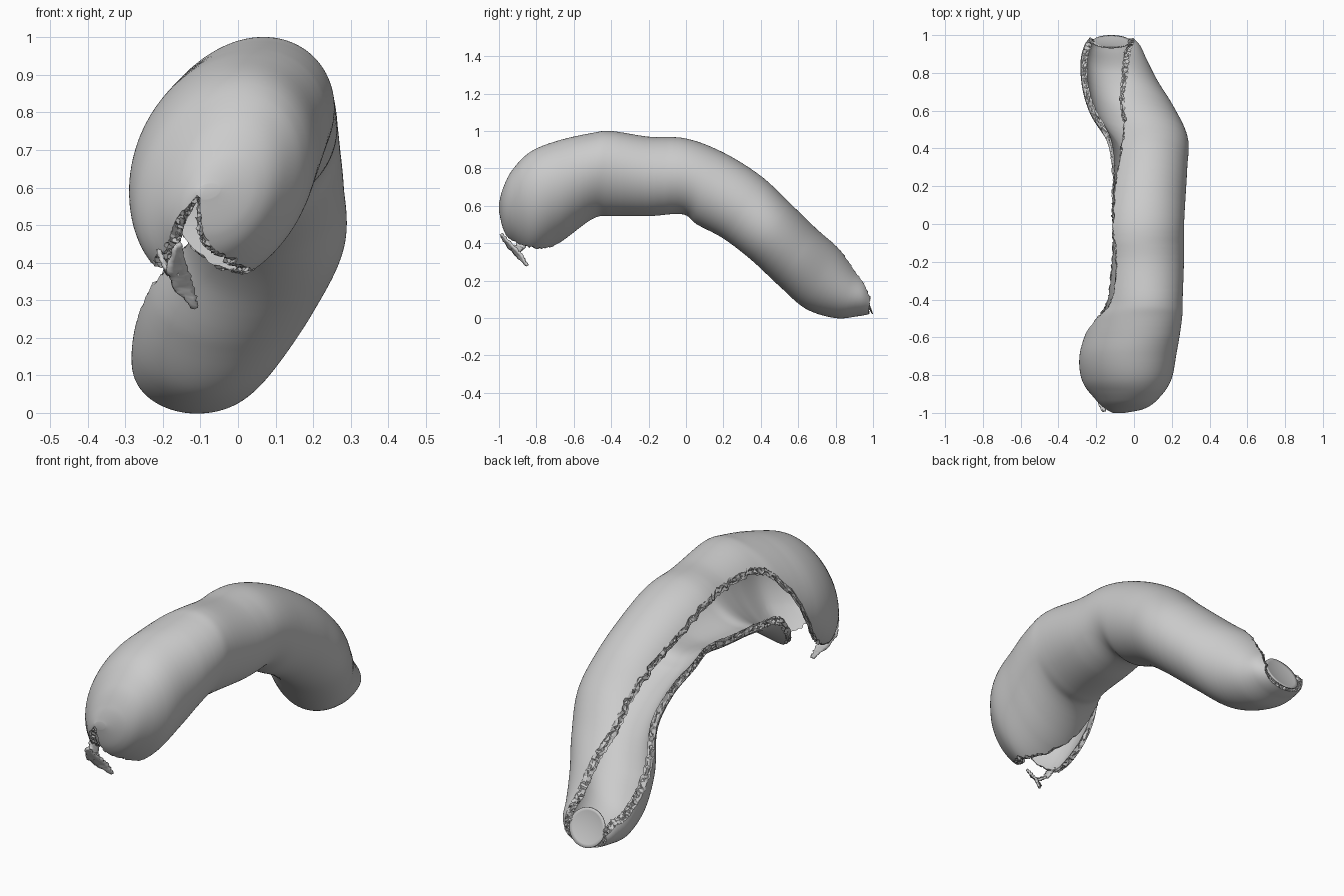
import bpy, math, random
from mathutils import Vector, noise

if "Cube" in bpy.data.objects:
    bpy.data.objects.remove(bpy.data.objects["Cube"])

random.seed(4)
RINGS_PER_KEY, COLS, WALL, LAYERS = 14, 96, 0.03, 5
BEVEL, BEVEL_COLS = 0.028, 10

# Cross-sections, front to back:
# top y, top z, bottom y, bottom z, centre x, half width, opening start, opening end (degrees)
KEYS = [
    (-1.0, .61, -1.0, .57, -.08, .03, 212, 245),
    (-.98, .69, -.975, .47, -.05, .10, 205, 264),
    (-.93, .79, -.925, .40, -.04, .16, 224, 292),
    (-.83, .89, -.82, .335, -.04, .23, 229, 302),
    (-.68, .95, -.68, .40, -.03, .25, 222, 274),
    (-.50, .99, -.50, .53, .015, .235, 162, 226),
    (-.40, 1.0, -.40, .545, .035, .22, 141, 228),
    (-.20, .97, -.20, .545, .047, .217, 132, 225),
    (0, .96, -.02, .555, .05, .215, 137, 222),
    (.20, .885, .06, .50, .06, .212, 139, 214),
    (.40, .76, .20, .425, .075, .207, 134, 205),
    (.55, .62, .35, .31, .07, .215, 122, 190),
    (.70, .475, .50, .17, -.01, .225, 101, 178),
    (.82, .37, .64, .05, -.07, .205, 79, 172),
    (.91, .265, .80, .0, -.105, .178, 62, 166),
    (.96, .21, .92, .01, -.115, .15, 42, 162),
    (.99, .16, .975, .02, -.12, .118, 15, 170),
]


def spline(t):
    """Catmull-Rom blend of the cross-section table."""
    i = min(int(t), len(KEYS) - 2)
    f = t - i
    a, b, c, d = (KEYS[max(0, min(len(KEYS) - 1, k))] for k in (i - 1, i, i + 1, i + 2))
    return [q + .5 * f * (r - p + f * (2 * p - 5 * q + 4 * r - s + f * (3 * (q - r) + s - p)))
            for p, q, r, s in zip(a, b, c, d)]


def make_object(name, verts, faces, smooth):
    me = bpy.data.meshes.new(name)
    me.from_pydata(verts, [], faces)
    me.polygons.foreach_set("use_smooth", smooth)
    me.update()
    ob = bpy.data.objects.new(name, me)
    bpy.context.collection.objects.link(ob)
    return ob


def jitter(amount):
    return Vector([random.uniform(-amount, amount) for _ in range(3)])


# Outer skin: each ring runs from one lip of the opening round to the other
n = (len(KEYS) - 1) * RINGS_PER_KEY
verts, faces = [], []
W = COLS + 1
for i in range(n + 1):
    ty, tz, by, bz, cx, rx, a0, a1 = spline(i / RINGS_PER_KEY)
    a0 += 3 * noise.noise((i * .35, 0, 0)) + random.uniform(-1, 1)
    a1 += 3 * noise.noise((i * .35, 9, 0)) + random.uniform(-1, 1)
    mid = Vector((cx, (ty + by) / 2, (tz + bz) / 2))
    lean = .055 * max(0, min(1, -2 * mid.y - .2)) * min(1, rx / .2)   # front end leans over
    up = Vector((lean, (ty - by) / 2, (tz - bz) / 2))
    for j in range(W):
        a = math.radians(a1 + (a0 + 360 - a1) * j / COLS)
        verts.append(mid + Vector((rx * math.cos(a), 0, 0)) + up * math.sin(a))
for i in range(n):
    for j in range(COLS):
        k = i * W + j
        faces.append((k, k + W, k + W + 1, k + 1))
faces.append(tuple(range(W)))

# Inner skin: moved inward along the normals, pushed past the lips so the break is bevelled
tmp = bpy.data.meshes.new("tmp")
tmp.from_pydata(verts, [], faces)
inner = [v.co - v.normal * WALL for v in tmp.vertices]
bpy.data.meshes.remove(tmp)
for i in range(n + 1):
    row = i * W
    fade = min(1, i / 20)
    for edge, step in ((row, 1), (row + COLS, -1)):
        out = (verts[edge] - verts[edge + step * 6]).normalized() * BEVEL * fade
        for m in range(BEVEL_COLS):
            inner[edge + step * m] += out * (1 - m / BEVEL_COLS)
count = len(verts)
verts += inner
faces += [tuple(count + k for k in reversed(f)) for f in faces]
smooth = [True] * len(faces)

# Rough broken lip joining both skins: along one side, round the back end, and back
loop = ([i * W for i in range(n)] + [n * W + j for j in range(W)]
        + [i * W + COLS for i in range(n - 1, -1, -1)])
strips = []
for k in loop:
    strip = [k]
    for s in range(1, LAYERS):
        verts.append(verts[k].lerp(verts[count + k], s / LAYERS) + jitter(.007))
        strip.append(len(verts) - 1)
    strips.append(strip + [count + k])
for k, p in enumerate(strips):
    q = strips[(k + 1) % len(strips)]
    for s in range(LAYERS):
        faces.append((q[s], p[s], p[s + 1], q[s + 1]))
        smooth.append(False)
make_object("curved_shell", verts, faces, smooth)

# Slanted plug closing the back end
centre, radius, SEG, RIMS = Vector((-.12, .958, .112)), .098, 48, 6
plug, pf = [centre.copy()], []
for r in range(1, RIMS + 1):
    t = r / RIMS
    for s in range(SEG):
        a = math.tau * s / SEG
        plug.append(centre + Vector((radius * t * math.cos(a),
                                     -.032 * t * math.sin(a) + .01 * t * t,
                                     radius * .9 * t * math.sin(a))))
for s in range(SEG):
    e = (s + 1) % SEG
    pf.append((0, 1 + e, 1 + s))
    for r in range(RIMS - 1):
        a = 1 + r * SEG
        pf.append((a + s, a + e, a + SEG + e, a + SEG + s))
plug_ob = make_object("end_plug", plug, pf, [True] * len(pf))
mod = plug_ob.modifiers.new("thickness", "SOLIDIFY")
mod.thickness = .006


# Torn flap hanging from the front of the opening
def torn_ribbon(name, points, widths, side):
    side = Vector(side).normalized()
    vs, fs, steps = [], [], 8
    for i in range((len(points) - 1) * steps + 1):
        k = min(i // steps, len(points) - 2)
        f = i / steps - k
        c = Vector(points[k]).lerp(Vector(points[k + 1]), f)
        w = widths[k] * (1 - f) + widths[k + 1] * f
        for s in (-1, -.4, .4, 1):
            vs.append(c + side * w * s + jitter(.004 if abs(s) == 1 else .001))
    for i in range(len(vs) // 4 - 1):
        for j in range(3):
            a = i * 4 + j
            fs.append((a, a + 1, a + 5, a + 4))
    ob = make_object(name, vs, fs, [True] * len(fs))
    mod = ob.modifiers.new("thickness", "SOLIDIFY")
    mod.thickness = .012
    mod.offset = 0


torn_ribbon("torn_flap",
            [(-.16, -.99, .45), (-.165, -.94, .385), (-.145, -.89, .335), (-.115, -.85, .28)],
            [.006, .03, .028, .008], (1, .5, .15))
torn_ribbon("flap_bridge",
            [(-.205, -.86, .42), (-.19, -.89, .38), (-.15, -.91, .36)],
            [.035, .025, .025], (.2, 1, -.5))
